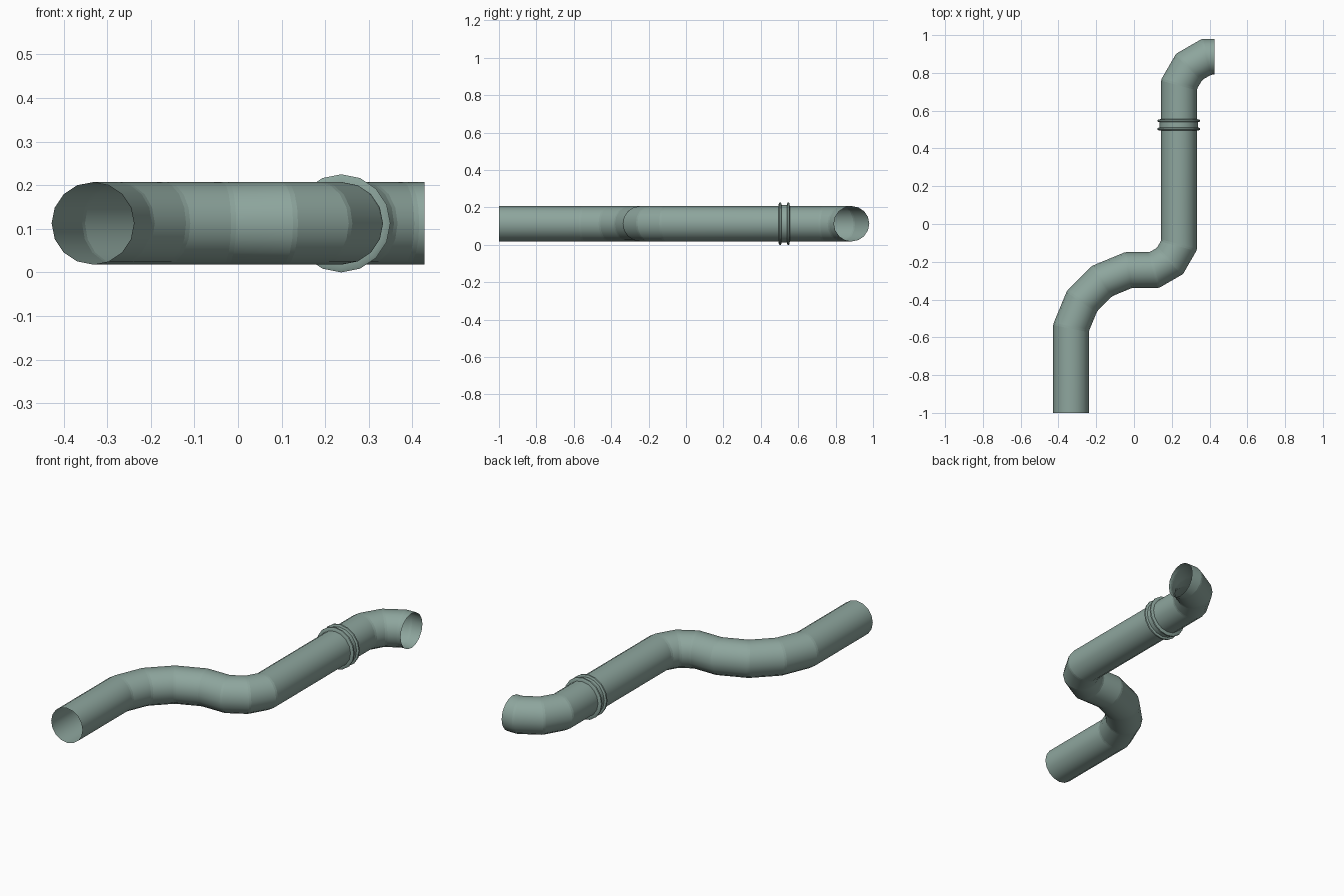
import bpy
import bmesh
from math import sin, cos, tau, radians
from mathutils import Vector

if "Cube" in bpy.data.objects:
    bpy.data.objects.remove(bpy.data.objects["Cube"], do_unlink=True)

SIDES = 16
RADIUS = 0.0945
HEIGHT = 0.1125
SEAM = 0.006
UP = Vector((0, 0, 1))

paint = bpy.data.materials.new("grey_green_metal")
paint.use_nodes = True
colour = (0.27, 0.38, 0.34, 1)
paint.diffuse_color = colour
shader = paint.node_tree.nodes["Principled BSDF"]
shader.inputs["Base Color"].default_value = colour
shader.inputs["Roughness"].default_value = 0.6


def heading(degrees):
    """Level direction, measured from +y towards +x."""
    a = radians(degrees)
    return Vector((sin(a), cos(a), 0))


def ring(centre, direction, radius=RADIUS, stretch=1.0):
    """Ring of points across a direction, widened sideways for a mitre."""
    side = direction.cross(UP).normalized() * stretch
    return [centre + radius * (side * cos(tau * i / SIDES) + UP * sin(tau * i / SIDES))
            for i in range(SIDES)]


def loft(name, rings):
    """Open tube through a row of rings."""
    bm = bmesh.new()
    loops = [[bm.verts.new(p) for p in r] for r in rings]
    for a, b in zip(loops, loops[1:]):
        for i in range(SIDES):
            j = (i + 1) % SIDES
            bm.faces.new((a[i], a[j], b[j], b[i]))
    bmesh.ops.recalc_face_normals(bm, faces=bm.faces)
    # Make sure the walls face outwards
    face = bm.faces[0]
    middle = sum((v.co for v in bm.verts), Vector()) / len(bm.verts)
    if face.normal.dot(face.calc_center_median() - middle) < 0:
        bmesh.ops.reverse_faces(bm, faces=bm.faces)
    for f in bm.faces:
        f.smooth = True
    mesh = bpy.data.meshes.new(name)
    bm.to_mesh(mesh)
    bm.free()
    mesh.set_sharp_from_angle(angle=radians(30))
    mesh.materials.append(paint)
    obj = bpy.data.objects.new(name, mesh)
    bpy.context.collection.objects.link(obj)
    return obj


# Pipe route: part name, heading and length of each straight section
sections = [
    ("front_pipe", 0, 0.452),
    ("wide_elbow_1", 22.5, 0.151),
    ("wide_elbow_2", 45, 0.151),
    ("wide_elbow_3", 67.5, 0.151),
    ("cross_pipe", 90, 0.136),
    ("middle_elbow_1", 60, 0.096),
    ("middle_elbow_2", 30, 0.096),
    ("long_pipe", 0, 0.852),
    ("back_elbow_1", 30, 0.107),
    ("back_elbow_2", 60, 0.107),
    ("outlet_pipe", 90, 0.043),
]

# Straight sections with mitred ends, joined by narrow seam bands
start = Vector((-0.333, -1, HEIGHT))
first_ring = ring(start, heading(0))
for k, (name, angle, length) in enumerate(sections):
    along = heading(angle)
    end = start + along * length
    if k + 1 == len(sections):
        loft(name, [first_ring, ring(end, along)])
        break
    next_angle = sections[k + 1][1]
    mitre = heading((angle + next_angle) / 2)
    stretch = 1 / cos(radians(next_angle - angle) / 2)
    before = ring(end - along * SEAM, mitre, stretch=stretch)
    after = ring(end + heading(next_angle) * SEAM, mitre, stretch=stretch)
    loft(name, [first_ring, before])
    loft("seam_band_%d" % (k + 1), [before, after])
    start, first_ring = end, after

# Coupling on the long pipe: a sleeve between two thin flanges
forward = heading(0)


def turned(name, profile):
    loft(name, [ring(Vector((0.237, y, HEIGHT)), forward, r) for y, r in profile])


turned("coupling_sleeve", [(0.505, 0.101), (0.545, 0.101)])
for name, y in (("front_flange", 0.503), ("back_flange", 0.547)):
    turned(name, [(y - 0.008, RADIUS), (y - 0.007, 0.106), (y - 0.004, HEIGHT),
                  (y + 0.004, HEIGHT), (y + 0.007, 0.106), (y + 0.008, RADIUS)])
